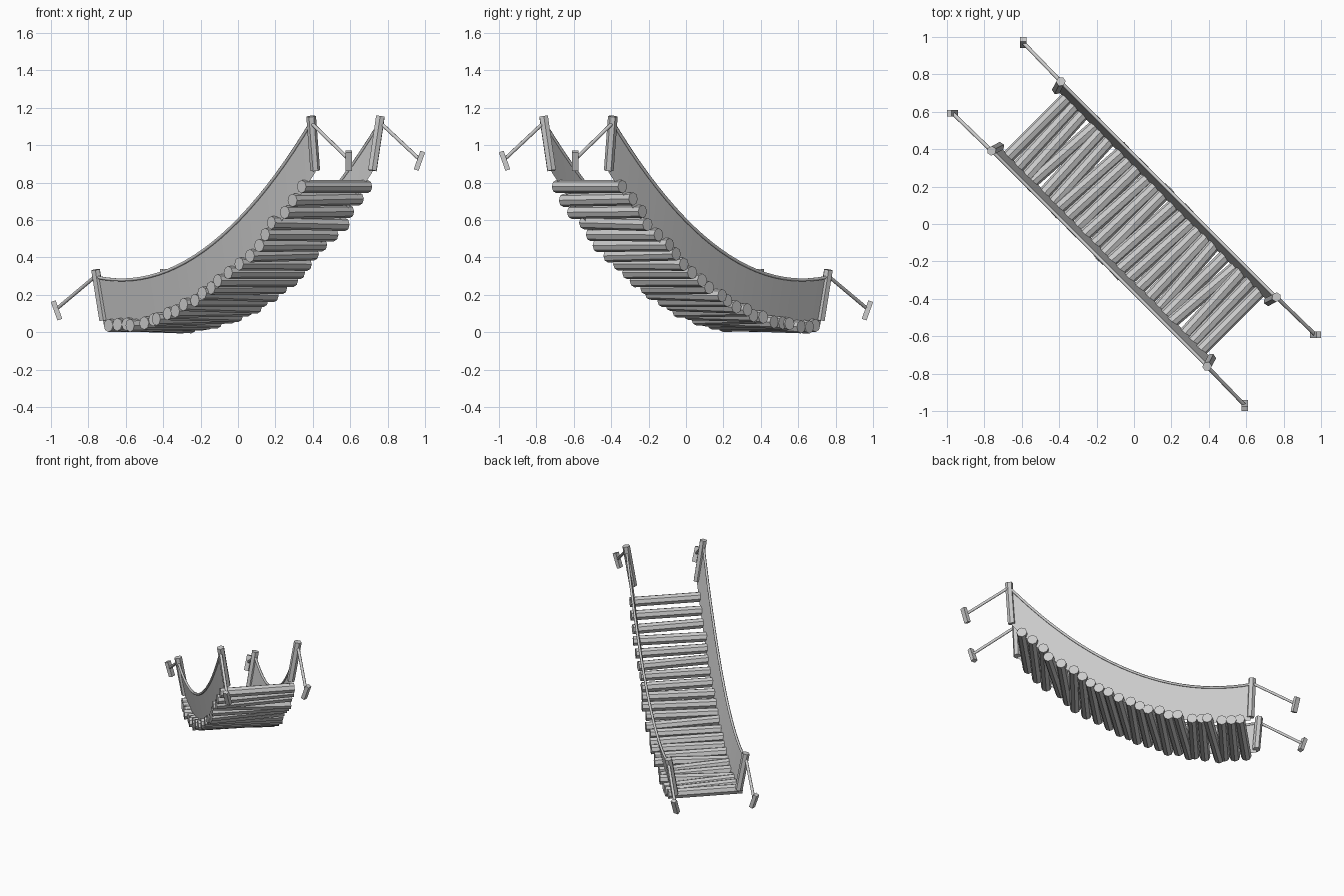
import bpy
import math
import random
from mathutils import Vector, Matrix

random.seed(4)
if "Cube" in bpy.data.objects:
    bpy.data.objects.remove(bpy.data.objects["Cube"], do_unlink=True)

grey = bpy.data.materials.new("weathered grey")
grey.use_nodes = True
grey.diffuse_color = (0.6, 0.6, 0.6, 1)
grey.node_tree.nodes["Principled BSDF"].inputs["Base Color"].default_value = (0.6, 0.6, 0.6, 1)

ALONG = Vector((1, -1, 0)).normalized()   # low end to high end
ACROSS = Vector((1, 1, 0)).normalized()
UP = Vector((0, 0, 1))


def place(s, t, z):
    return ALONG * s + ACROSS * t + UP * z


def deck_z(s):
    return 0.035 + 0.385 * (s + 0.66) ** 2


def rail_z(s):
    return 0.28 + 0.41 * (s + 0.62) ** 2


def rod(name, a, b, radius, sides):
    axis = b - a
    bpy.ops.mesh.primitive_cylinder_add(vertices=sides, radius=radius, depth=axis.length)
    ob = bpy.context.object
    ob.name = name
    ob.matrix_world = Matrix.Translation((a + b) / 2) @ axis.to_track_quat('Z', 'Y').to_matrix().to_4x4()
    ob.data.materials.append(grey)
    return ob


def smooth(ob):
    bpy.context.view_layer.objects.active = ob
    ob.select_set(True)
    bpy.ops.object.shade_smooth_by_angle(angle=math.radians(50))


# Deck logs, laid a little unevenly along the sagging curve
COUNT = 23
for i in range(COUNT):
    s = -0.73 + 1.46 * i / (COUNT - 1)
    end = i in (0, COUNT - 1)
    yaw = 0 if end else random.uniform(-0.02, 0.02)
    roll = 0 if end else random.uniform(-0.008, 0.008)
    half = 0.25 if end else random.uniform(0.25, 0.275)
    z = deck_z(s)
    rod("deck_log", place(s - yaw, -half, z - roll), place(s + yaw, half, z + roll), 0.035, 8)

STEPS = 24
for side, label in ((-1, "right"), (1, "left")):
    # Side sheet leaning outwards from the deck to the hand rope
    verts, faces = [], []
    for i in range(STEPS + 1):
        f = 2 * i / STEPS - 1
        verts.append(place(0.80 * f, side * 0.215, deck_z(0.80 * f)))
        verts.append(place(0.815 * f, side * 0.26, rail_z(0.815 * f)))
    for i in range(STEPS):
        k = 2 * i
        faces.append((k, k + 2, k + 3, k + 1))
    mesh = bpy.data.meshes.new(label + "_side_sheet")
    mesh.from_pydata(verts, [], faces)
    mesh.materials.append(grey)
    sheet = bpy.data.objects.new(label + "_side_sheet", mesh)
    bpy.context.collection.objects.link(sheet)

    # Hand rope along the top of the sheet
    curve = bpy.data.curves.new(label + "_hand_rope", 'CURVE')
    curve.dimensions = '3D'
    curve.bevel_depth = 0.009
    curve.bevel_resolution = 1
    spline = curve.splines.new('POLY')
    spline.points.add(STEPS)
    for p, v in zip(spline.points, verts[1::2]):
        p.co = (*v, 1)
    curve.materials.append(grey)
    bpy.context.collection.objects.link(bpy.data.objects.new(label + "_hand_rope", curve))

    for end, base, name in ((-1, 0.065, "low"), (1, 0.865, "high")):
        # Corner post
        top = place(end * 0.815, side * 0.262, base + 0.27 + 0.01 * (end + 1))
        rod(f"{name}_{label}_post", place(end * 0.80, side * 0.216, base), top, 0.026, 6)

        # Ground stake, tilted away from the bridge
        centre = place(end * 1.105, side * 0.267, base + 0.052)
        lean = Vector((end, 0, 0)) if end == side else Vector((0, -end, 0))
        bpy.ops.mesh.primitive_cube_add(size=1)
        stake = bpy.context.object
        stake.name = f"{name}_{label}_stake"
        axis = (UP + lean * 0.36).normalized()
        wide = UP.cross(lean).normalized()
        turn = Matrix((wide.cross(axis), wide, axis)).transposed().to_4x4()
        stake.matrix_world = Matrix.Translation(centre) @ turn @ Matrix.Diagonal((0.027, 0.034, 0.105, 1))
        stake.data.materials.append(grey)

        # Guy rope from post to stake
        smooth(rod(f"{name}_{label}_guy_rope", top - UP * 0.035, centre + UP * 0.008, 0.01, 8))
